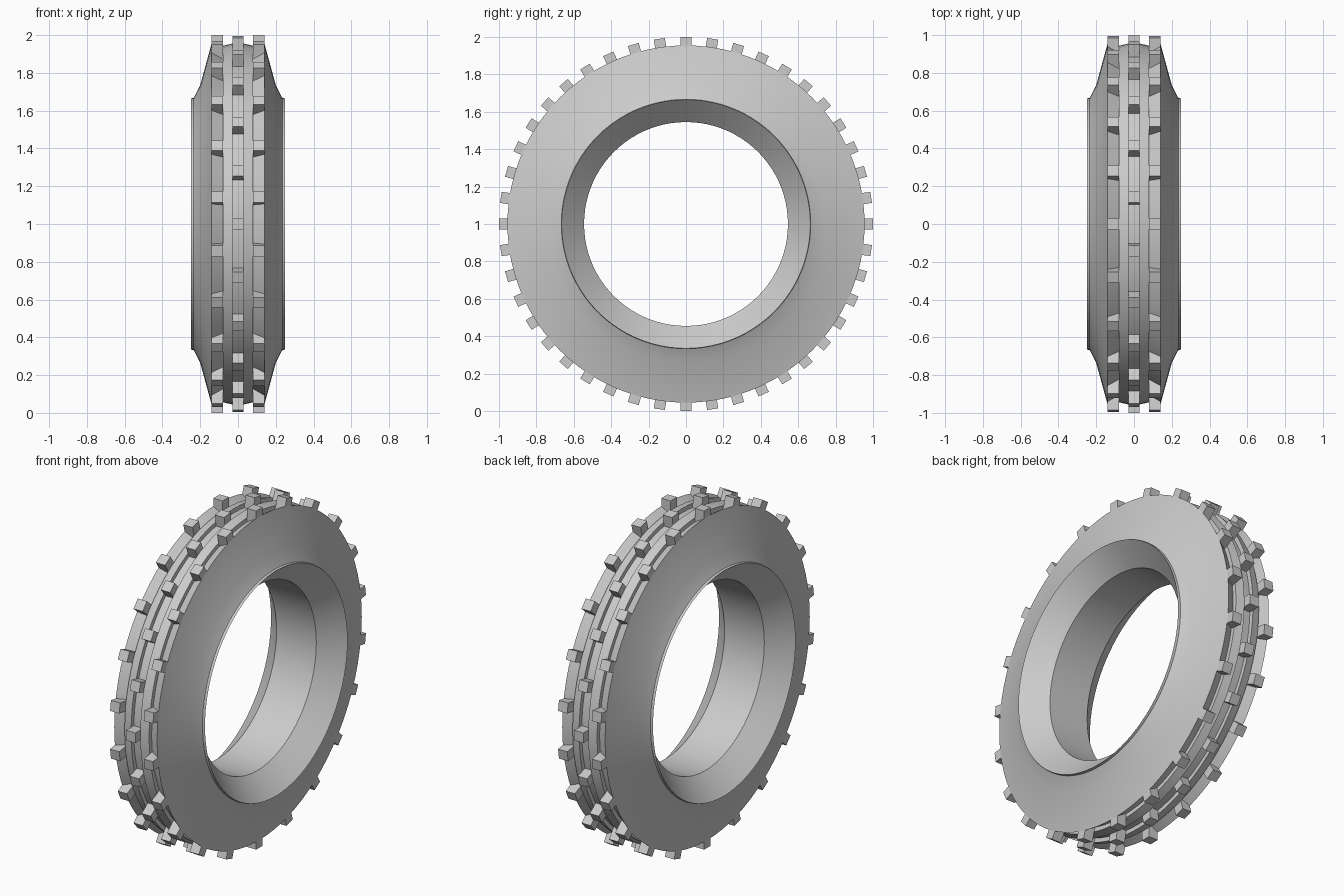
import bpy, bmesh, math
from mathutils import Matrix

cube = bpy.data.objects.get("Cube")
if cube:
    bpy.data.objects.remove(cube, do_unlink=True)

SEGMENTS = 88
KNOBS_PER_ROW = 22
HUB_HEIGHT = 1.0

rubber = bpy.data.materials.new("grey rubber")
rubber.use_nodes = True
grey = (0.6, 0.6, 0.6, 1)
rubber.diffuse_color = grey
rubber.node_tree.nodes["Principled BSDF"].inputs["Base Color"].default_value = grey


def finish(bm, name):
    """Turn a bmesh into a named object centred on the wheel hub."""
    bmesh.ops.recalc_face_normals(bm, faces=bm.faces[:])
    mesh = bpy.data.meshes.new(name)
    bm.to_mesh(mesh)
    bm.free()
    mesh.materials.append(rubber)
    obj = bpy.data.objects.new(name, mesh)
    obj.location.z = HUB_HEIGHT
    bpy.context.collection.objects.link(obj)
    return obj


# Tyre: half cross-section (x, radius) from bore to tread centre, mirrored
half = [
    (0.13, 0.545),                                 # bore edge
    (0.25, 0.665), (0.235, 0.667),                 # bead lip
    (0.20, 0.735), (0.14, 0.955),                  # sidewall
    (0.08, 0.92), (0.08, 0.944),                   # sloped shoulder and step
    (0.03, 0.955), (0.03, 0.93),                   # rib and centre groove
]
profile = half + [(-x, r) for x, r in reversed(half)]

bm = bmesh.new()
rings = []
for i in range(SEGMENTS):
    a = math.tau * i / SEGMENTS
    rings.append([bm.verts.new((x, r * math.sin(a), r * math.cos(a))) for x, r in profile])
for i, ring in enumerate(rings):
    following = rings[(i + 1) % SEGMENTS]
    for j in range(len(profile)):
        k = (j + 1) % len(profile)
        bm.faces.new((ring[j], ring[k], following[k], following[j]))
tyre = finish(bm, "tyre")

bpy.ops.object.select_all(action='DESELECT')
tyre.select_set(True)
bpy.context.view_layer.objects.active = tyre
bpy.ops.object.shade_smooth_by_angle(angle=math.radians(25))


# Tread knobs: box blocks around the rim, the centre row staggered
def knob_row(name, x, offset, root=0.9, tip=1.0, width=0.06):
    bm = bmesh.new()
    for i in range(KNOBS_PER_ROW):
        turn = Matrix.Rotation(math.tau * (i + offset) / KNOBS_PER_ROW, 4, 'X')
        place = Matrix.Translation((x, 0, (root + tip) / 2))
        size = Matrix.Diagonal((width, width, tip - root, 1))
        bmesh.ops.create_cube(bm, size=1, matrix=turn @ place @ size)
    return finish(bm, name)


knob_row("left_knobs", 0.11, 0)
knob_row("centre_knobs", 0, 0.5)
knob_row("right_knobs", -0.11, 0)
